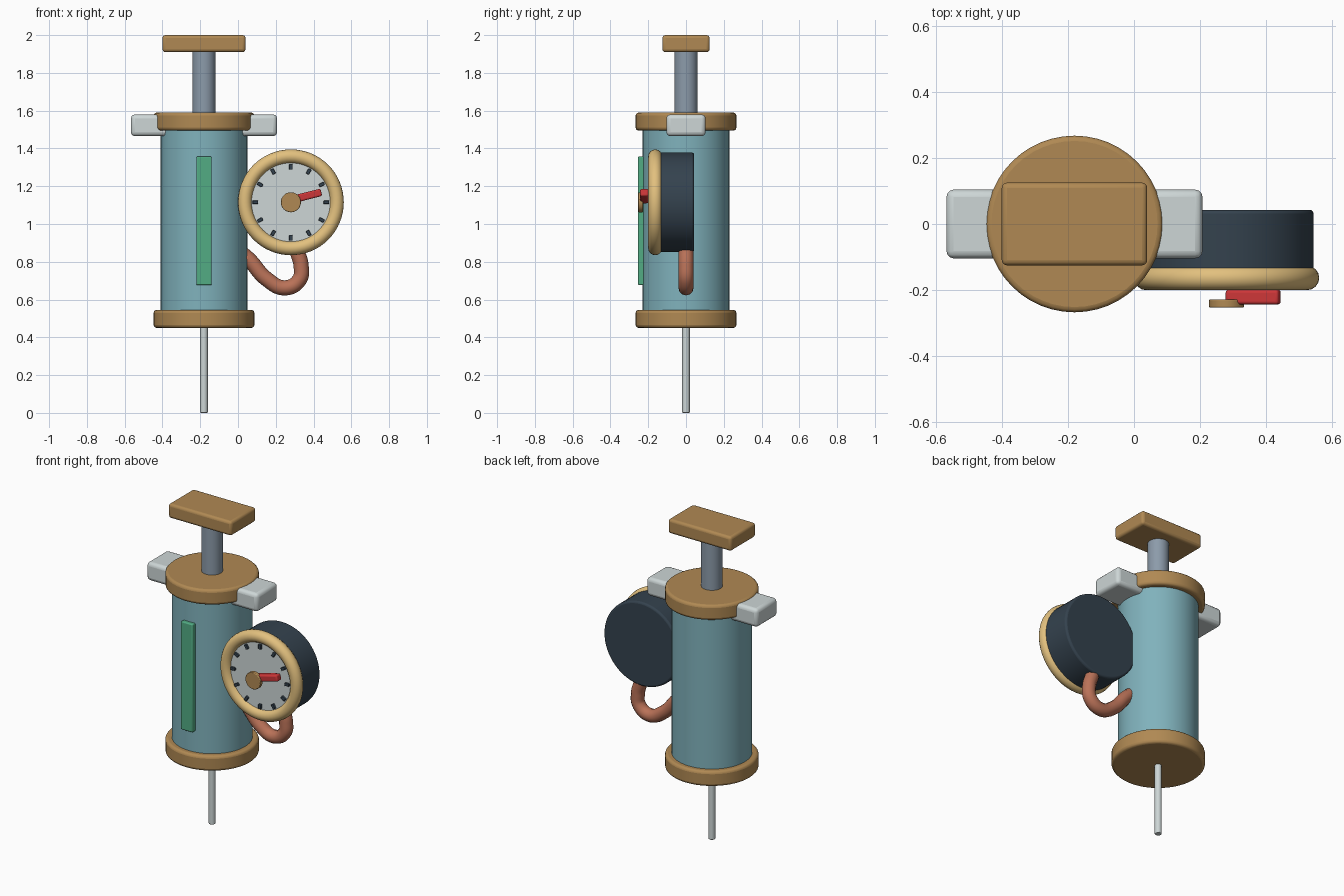
import bpy, math
from mathutils import Vector, Matrix

if "Cube" in bpy.data.objects:
    bpy.data.objects.remove(bpy.data.objects["Cube"])


def material(name, r, g, b):
    lin = [(c / 255 / 12.92) if c < 10 else ((c / 255 + 0.055) / 1.055) ** 2.4 for c in (r, g, b)]
    m = bpy.data.materials.new(name)
    m.diffuse_color = (*lin, 1)
    m.use_nodes = True
    m.node_tree.nodes["Principled BSDF"].inputs["Base Color"].default_value = m.diffuse_color
    return m


BRONZE = material("bronze", 176, 137, 83)
TEAL = material("teal_glass", 128, 178, 188)
STEEL = material("blue_steel", 140, 155, 170)
PALE = material("pale_metal", 205, 214, 214)
GOLD = material("pale_gold", 226, 192, 126)
DARK = material("dark_slate", 52, 66, 78)
GREEN = material("green", 82, 172, 132)
COPPER = material("copper", 186, 114, 88)
RED = material("red", 204, 54, 56)

AX = -0.18                 # axis of the barrel
GX, GZ = 0.28, 1.115       # centre of the gauge


def finish(name, mat, bevel=0.0, segments=3):
    ob = bpy.context.object
    ob.name = name
    ob.data.materials.append(mat)
    if bevel:
        mod = ob.modifiers.new("bevel", 'BEVEL')
        mod.width, mod.segments = bevel, segments
        mod.limit_method, mod.angle_limit = 'ANGLE', math.radians(40)
    bpy.ops.object.shade_smooth_by_angle(angle=math.radians(35))
    return ob


def box(name, lo, hi, mat, bevel=0.0):
    lo, hi = Vector(lo), Vector(hi)
    bpy.ops.mesh.primitive_cube_add(size=1, location=(lo + hi) / 2)
    bpy.context.object.data.transform(Matrix.Diagonal((*(hi - lo), 1)))
    return finish(name, mat, bevel)


def post(name, r, z0, z1, mat, bevel=0.0, verts=48):
    bpy.ops.mesh.primitive_cylinder_add(vertices=verts, radius=r, depth=z1 - z0,
                                        location=(AX, 0, (z0 + z1) / 2))
    return finish(name, mat, bevel)


def disc(name, r, y0, y1, mat, bevel=0.0, verts=48):
    bpy.ops.mesh.primitive_cylinder_add(vertices=verts, radius=r, depth=y1 - y0,
                                        location=(GX, (y0 + y1) / 2, GZ),
                                        rotation=(math.pi / 2, 0, 0))
    return finish(name, mat, bevel)


# Barrel, end caps, plunger and needle
post("barrel", 0.23, 0.50, 1.54, TEAL)
post("bottom_cap", 0.267, 0.45, 0.545, BRONZE, 0.016)
post("top_cap", 0.267, 1.495, 1.59, BRONZE, 0.016)
post("plunger_rod", 0.061, 1.57, 1.93, STEEL, 0.006, 32)
box("thumb_plate", (AX - 0.22, -0.125, 1.91), (AX + 0.22, 0.125, 2.0), BRONZE, 0.016)
post("needle", 0.02, 0.0, 0.47, PALE, 0.004, 24)

# Finger grips on both sides
for side, s in (("left", -1), ("right", 1)):
    xs = sorted((AX + s * 0.17, AX + s * 0.387))
    box(side + "_finger_grip", (xs[0], -0.104, 1.465), (xs[1], 0.104, 1.58), PALE, 0.022)

# Level strip on the front of the barrel
box("level_strip", (AX - 0.041, -0.254, 0.677), (AX + 0.041, -0.215, 1.357), GREEN, 0.006)

# Gauge body, dial and bezel
disc("gauge_body", 0.263, -0.16, 0.043, DARK, 0.012, 64)
disc("dial", 0.225, -0.175, -0.15, PALE)
bpy.ops.mesh.primitive_torus_add(major_segments=64, minor_segments=16,
                                 major_radius=0.243, minor_radius=0.037,
                                 location=(GX, -0.163, GZ), rotation=(math.pi / 2, 0, 0))
finish("bezel", GOLD)

# Twelve dial ticks
for i in range(12):
    a = i * math.tau / 12
    tick = box(f"tick_{i + 1}", (-0.015, -0.008, -0.009), (0.015, 0.008, 0.009), DARK, 0.003)
    tick.location = (GX + 0.188 * math.cos(a), -0.18, GZ + 0.188 * math.sin(a))
    tick.rotation_euler = (0, -a, 0)

# Pointer and hub
pointer = box("pointer", (0, -0.022, -0.02), (0.166, 0.022, 0.02), RED, 0.009)
pointer.location = (GX + 0.083 * math.cos(0.25), -0.221, GZ + 0.012 + 0.083 * math.sin(0.25))
pointer.rotation_euler = (0, -0.25, 0)
disc("hub", 0.053, -0.253, -0.228, BRONZE, 0.004, 32)

# Copper tube from barrel to gauge
curve = bpy.data.curves.new("connecting_tube", 'CURVE')
curve.dimensions = '3D'
curve.bevel_depth, curve.bevel_resolution = 0.04, 4
curve.resolution_u, curve.use_fill_caps = 10, True
path = [(0.02, 0.845), (0.06, 0.81), (0.15, 0.71), (0.25, 0.662), (0.325, 0.705),
        (0.334, 0.78), (0.315, 0.85), (0.30, 0.90)]
spline = curve.splines.new('BEZIER')
spline.bezier_points.add(len(path) - 1)
for p, (x, z) in zip(spline.bezier_points, path):
    p.co = (x, 0, z)
    p.handle_left_type = p.handle_right_type = 'AUTO'
tube = bpy.data.objects.new("connecting_tube", curve)
bpy.context.collection.objects.link(tube)
curve.materials.append(COPPER)
bpy.ops.object.select_all(action='DESELECT')
tube.select_set(True)
bpy.context.view_layer.objects.active = tube
bpy.ops.object.convert(target='MESH')
bpy.ops.object.shade_smooth_by_angle(angle=math.radians(50))
